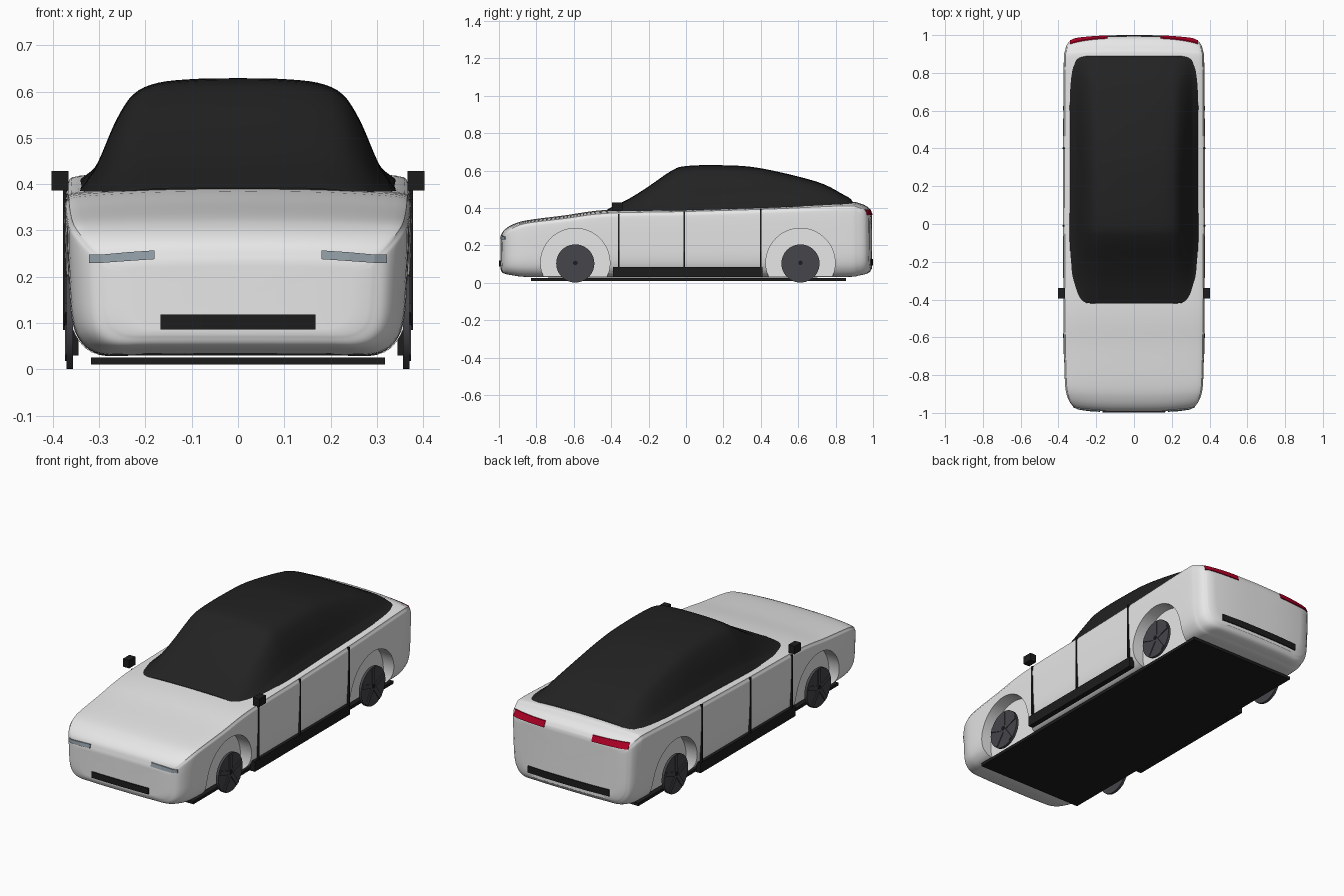
import bpy, bmesh, math
from mathutils import Vector, Matrix
from mathutils.bvhtree import BVHTree

if "Cube" in bpy.data.objects:
    bpy.data.objects.remove(bpy.data.objects["Cube"], do_unlink=True)


def material(name, r, g, b):
    m = bpy.data.materials.new(name)
    m.use_nodes = True
    m.diffuse_color = (r, g, b, 1)
    m.node_tree.nodes["Principled BSDF"].inputs["Base Color"].default_value = (r, g, b, 1)
    return m


WHITE = material("white paint", 0.8, 0.8, 0.8)
GLASS = material("black glass", 0.016, 0.016, 0.016)
TRIM = material("black trim", 0.012, 0.012, 0.012)
RIM = material("dark wheel metal", 0.06, 0.06, 0.07)
LAMP = material("headlight grey", 0.27, 0.32, 0.36)
RED = material("tail light red", 0.45, 0.0, 0.02)


def finish(name, bm, mat, smooth=None):
    bmesh.ops.recalc_face_normals(bm, faces=bm.faces)
    mesh = bpy.data.meshes.new(name)
    bm.to_mesh(mesh)
    bm.free()
    mesh.materials.append(mat)
    ob = bpy.data.objects.new(name, mesh)
    bpy.context.collection.objects.link(ob)
    if smooth:
        shade(ob, smooth)
    return ob


def shade(ob, angle):
    bpy.ops.object.select_all(action="DESELECT")
    ob.select_set(True)
    bpy.context.view_layer.objects.active = ob
    bpy.ops.object.shade_smooth_by_angle(angle=math.radians(angle))


def box(name, lo, hi, mat):
    lo, hi = Vector(lo), Vector(hi)
    bm = bmesh.new()
    bmesh.ops.create_cube(bm, size=1)
    for v in bm.verts:
        v.co = (lo + hi) / 2 + v.co * (hi - lo)
    return finish(name, bm, mat)


def spline(points, steps):
    """Smooth curve passing through every point."""
    pts = [Vector(p) for p in points]
    pts = [2 * pts[0] - pts[1]] + pts + [2 * pts[-1] - pts[-2]]
    out = []
    for a, b, c, d in zip(pts, pts[1:], pts[2:], pts[3:]):
        for i in range(steps):
            t = i / steps
            out.append(b + (c - a) * (t / 2) + (2 * a - 5 * b + 4 * c - d) * (t * t / 2)
                       + (3 * b - a - 3 * c + d) * (t ** 3 / 2))
    return out + [pts[-2]]


def loft(stations, section, bend):
    """Skin mirrored sections along y and close both ends with shrinking rings."""
    rings = []
    for y, w, zb, zt in stations:
        half = [(p.x * w, zb + p.y * (zt - zb)) for p in section]
        rings.append([(x, y, z) for x, z in half + [(-x, z) for x, z in half[-2:0:-1]]])

    def shrink(ring, f):
        mid = sum(p[2] for p in ring) / len(ring)
        return [(x * f, y, mid + (z - mid) * f) for x, y, z in ring]

    caps = (0.85, 0.6, 0.35, 0.12)
    rings = ([shrink(rings[0], f) for f in reversed(caps)] + rings
             + [shrink(rings[-1], f) for f in caps])
    bm = bmesh.new()
    loops = [[bm.verts.new(bend(*p)) for p in ring] for ring in rings]
    n = len(loops[0])
    for a, b in zip(loops, loops[1:]):
        for i in range(n):
            bm.faces.new((a[i], a[(i + 1) % n], b[(i + 1) % n], b[i]))
    for end in (loops[0], loops[-1]):
        bm.faces.new(end)
    return bm


def round_ends(x, y, z):
    s = min(max((abs(y) - 0.85) / 0.14, 0), 1)
    return x, y - math.copysign(0.024 * s * (abs(x) / 0.36) ** 3, y), z


# Painted body shell: (y, half width, bottom, top)
body_stations = spline([
    (-0.993, 0.285, 0.075, 0.235), (-0.978, 0.325, 0.052, 0.275), (-0.93, 0.352, 0.04, 0.31),
    (-0.85, 0.365, 0.032, 0.334), (-0.65, 0.371, 0.03, 0.36), (-0.42, 0.374, 0.03, 0.39),
    (0.0, 0.375, 0.03, 0.4), (0.45, 0.375, 0.03, 0.414), (0.85, 0.372, 0.032, 0.432),
    (0.93, 0.366, 0.04, 0.424), (0.975, 0.352, 0.052, 0.402), (0.994, 0.33, 0.075, 0.375)], 5)
body_section = spline([
    (0, 0), (0.55, 0), (0.8, 0.004), (0.92, 0.09), (0.975, 0.25), (0.993, 0.55),
    (1, 0.85), (0.985, 0.925), (0.92, 0.965), (0.5, 0.992), (0, 1)], 4)
shell = loft(body_stations, body_section, round_ends)
shell.normal_update()
surface = BVHTree.FromBMesh(shell)
body = finish("body", shell, WHITE)

# Wheel arches cut into the body
AXLES = (-0.592, 0.612)
SIDES = {"left": 1, "right": -1}
quarter = Matrix.Rotation(math.pi / 2, 4, "Y")
cut = bmesh.new()
for y in AXLES:
    for s in SIDES.values():
        bmesh.ops.create_cone(cut, cap_ends=True, segments=64, radius1=0.185, radius2=0.185, depth=0.2,
                              matrix=Matrix.Translation((s * 0.4, y, 0.106)) @ quarter)
cutter = finish("arch_cutter", cut, WHITE)
cutter.hide_render = True
mod = body.modifiers.new("arches", "BOOLEAN")
mod.operation, mod.solver, mod.object = "DIFFERENCE", "EXACT", cutter
bpy.context.view_layer.objects.active = body
bpy.ops.object.modifier_apply(modifier=mod.name)
bpy.data.objects.remove(cutter, do_unlink=True)
shade(body, 35)

# Glass canopy
canopy_stations = spline([
    (-0.42, 0.305, 0.368, 0.392), (-0.405, 0.33, 0.366, 0.4), (-0.3, 0.337, 0.37, 0.452),
    (-0.2, 0.336, 0.372, 0.515), (-0.08, 0.334, 0.376, 0.597), (0.0, 0.333, 0.38, 0.624),
    (0.2, 0.331, 0.385, 0.628), (0.4, 0.331, 0.392, 0.612), (0.7, 0.334, 0.405, 0.54),
    (0.84, 0.334, 0.41, 0.472), (0.875, 0.33, 0.411, 0.452), (0.89, 0.305, 0.412, 0.436)], 5)
canopy_section = spline([
    (0, 0), (0.6, 0), (1.0, 0.0), (0.985, 0.1), (0.93, 0.21), (0.88, 0.36), (0.79, 0.64),
    (0.68, 0.86), (0.52, 0.96), (0.26, 0.995), (0, 1)], 4)
finish("glass_canopy", loft(canopy_stations, canopy_section, lambda x, y, z: (x, y, z)), GLASS, 50)


def strip(name, outline, facing, mat, proud=0.006):
    """Thin plate following the nose or tail: outline holds (x, low z, high z)."""
    bm = bmesh.new()
    columns = []
    for x, lo, hi in outline:
        col = []
        for z in (lo, hi):
            hit = surface.ray_cast(Vector((x, facing * 2, z)), Vector((0, -facing, 0)))[0]
            y = hit.y if hit else facing * 0.955
            col += [(x, y + facing * proud, z), (x, y - facing * 0.012, z)]
        columns.append([bm.verts.new(c) for c in (col[0], col[2], col[3], col[1])])
    for a, b in zip(columns, columns[1:]):
        for i in range(4):
            bm.faces.new((a[i], a[(i + 1) % 4], b[(i + 1) % 4], b[i]))
    bm.faces.new(columns[0])
    bm.faces.new(columns[-1])
    return finish(name, bm, mat)


# Grilles front and rear
strip("front_grille", [(x, 0.086, 0.118) for x in (-0.167, -0.08, 0, 0.08, 0.167)], -1, TRIM)
strip("rear_grille", [(x, 0.093, 0.128) for x in (-0.24, -0.12, 0, 0.12, 0.24)], 1, TRIM)

# Flat floor plate
box("floor_plate", (-0.318, -0.83, 0.01), (0.318, 0.855, 0.026), TRIM)

for side, s in SIDES.items():
    # Lamps
    strip(side + "_headlight", [(s * x, lo, hi) for x, lo, hi in (
        (0.18, 0.238, 0.257), (0.24, 0.234, 0.253), (0.295, 0.23, 0.248), (0.322, 0.23, 0.248))],
        -1, LAMP)
    strip(side + "_tail_light", [(s * x, 0.362, 0.392) for x in (
        0.14, 0.19, 0.24, 0.28, 0.31, 0.338)], 1, RED)

    # Mirrors, sills and door gaps
    box(side + "_mirror", (s * 0.366, -0.395, 0.386), (s * 0.403, -0.34, 0.428), TRIM)
    box(side + "_sill", (s * 0.345, -0.39, 0.03), (s * 0.373, 0.41, 0.085), TRIM)
    for i, (y, top) in enumerate(((-0.36, 0.368), (-0.01, 0.38), (0.4, 0.394))):
        box(f"{side}_door_gap_{i + 1}", (s * 0.366, y - 0.004, 0.085), (s * 0.3775, y + 0.004, top), TRIM)

    # Wheels: thin disc, raised spokes and hub
    for place, y in zip(("front", "rear"), AXLES):
        name = f"{side}_{place}_wheel"
        centre = Matrix.Translation((s * 0.363, y, 0.103))
        bm = bmesh.new()
        bmesh.ops.create_cone(bm, cap_ends=True, segments=40, radius1=0.102, radius2=0.102,
                              depth=0.014, matrix=centre @ quarter)
        for k in range(5):
            turn = Matrix.Rotation(k * math.tau / 5, 4, "X")
            arm = Matrix.Translation((s * 0.006, 0, 0.05)) @ Matrix.Diagonal((0.01, 0.022, 0.095, 1))
            bmesh.ops.create_cube(bm, size=1, matrix=centre @ turn @ arm)
        finish(name, bm, RIM, 30)
        bm = bmesh.new()
        bmesh.ops.create_cone(bm, cap_ends=True, segments=16, radius1=0.012, radius2=0.012, depth=0.016,
                              matrix=Matrix.Translation((s * 0.368, y, 0.106)) @ quarter)
        finish(name + "_hub", bm, TRIM, 30)
